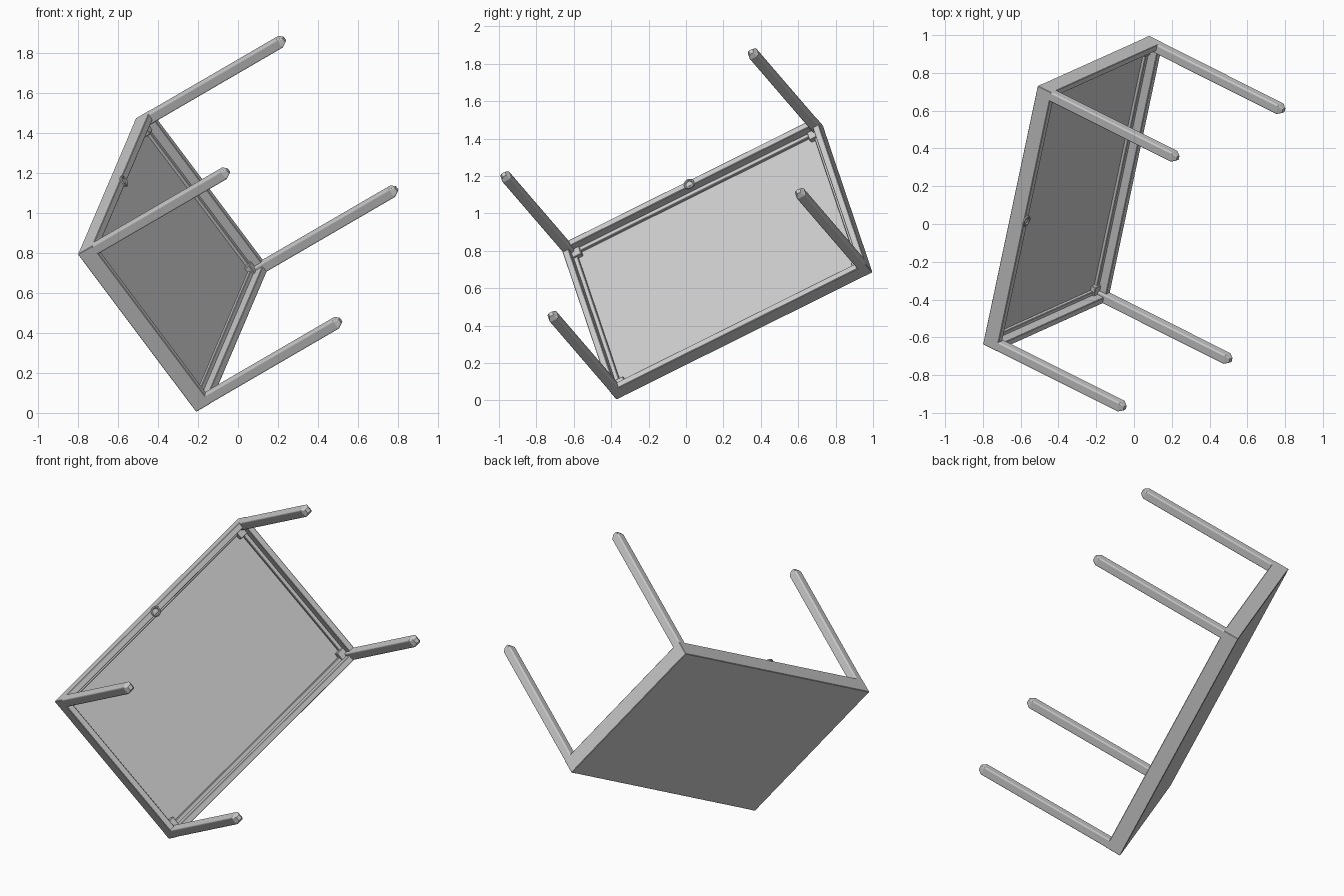
import bpy, bmesh
from mathutils import Vector, Matrix

if "Cube" in bpy.data.objects:
    bpy.data.objects.remove(bpy.data.objects["Cube"])

# Tilted table frame: X along the long edge, Y across, Z from tabletop towards feet
Z = Vector((0.793, -0.397, 0.461)).normalized()
X = Vector((0.186, 0.880, 0.437))
X = (X - Z * X.dot(Z)).normalized()
Y = Z.cross(X)
FRAME = Matrix.Translation((-0.36, 0.18, 0.738)) @ Matrix((X, Y, Z)).transposed().to_4x4()

HX, HY = 0.778, 0.51      # half size of the top
TOP, APRON, WALL = 0.022, 0.092, 0.036
LEG, HEIGHT = 0.053, 0.925


def finish(name, bm):
    bmesh.ops.recalc_face_normals(bm, faces=bm.faces)
    me = bpy.data.meshes.new(name)
    bm.to_mesh(me)
    bm.free()
    ob = bpy.data.objects.new(name, me)
    ob.matrix_world = FRAME
    bpy.context.collection.objects.link(ob)
    return ob


def box(name, lo, hi, bevel=0.003):
    lo, hi = Vector(lo), Vector(hi)
    bm = bmesh.new()
    m = Matrix.Translation((lo + hi) / 2) @ Matrix.Diagonal((*(hi - lo), 1))
    bmesh.ops.create_cube(bm, size=1, matrix=m)
    bmesh.ops.bevel(bm, geom=bm.edges[:], offset=bevel, segments=1, affect='EDGES')
    return finish(name, bm)


# Tabletop panel
box("tabletop", (-HX, -HY, 0), (HX, HY, TOP))

# Aprons and the low ledge inside them
for s, side in ((-1, "front"), (1, "back")):
    a, b = sorted((s * HY, s * (HY - WALL)))
    box(side + "_apron", (-HX, a, 0.002), (HX, b, APRON))
    a, b = sorted((s * (HY - WALL + 0.004), s * (HY - WALL - 0.022)))
    box(side + "_ledge", (-HX + WALL, a, 0.01), (HX - WALL, b, 0.04))
for s, side in ((-1, "left"), (1, "right")):
    a, b = sorted((s * HX, s * (HX - WALL)))
    box(side + "_apron", (a, -HY, 0.002), (b, HY, APRON))
    a, b = sorted((s * (HX - WALL + 0.004), s * (HX - WALL - 0.022)))
    box(side + "_ledge", (a, -HY + WALL, 0.01), (b, HY - WALL, 0.04))

# Legs with rounded edges and a blunt pointed foot, plus inner corner blocks
for sx, xn in ((-1, "left"), (1, "right")):
    for sy, yn in ((-1, "front"), (1, "back")):
        cx, cy = sx * (HX - LEG / 2), sy * (HY - LEG / 2)
        bm = bmesh.new()
        m = Matrix.Translation((cx, cy, HEIGHT / 2)) @ Matrix.Diagonal((LEG, LEG, HEIGHT - 0.004, 1))
        bmesh.ops.create_cube(bm, size=1, matrix=m)
        sides = [e for e in bm.edges if abs((e.verts[0].co - e.verts[1].co).z) > 0.5]
        bmesh.ops.bevel(bm, geom=sides, offset=0.008, segments=3, profile=0.5, affect='EDGES')
        tip = [e for e in bm.edges if all(v.co.z > HEIGHT - 0.01 for v in e.verts)]
        for v in {v for e in tip for v in e.verts}:
            v.co.z -= 0.025
        face = max(bm.faces, key=lambda f: f.calc_center_median().z)
        new = bmesh.ops.extrude_face_region(bm, geom=[face])
        bmesh.ops.delete(bm, geom=[face], context='FACES_ONLY')
        for v in [g for g in new["geom"] if isinstance(g, bmesh.types.BMVert)]:
            v.co = Vector((cx + (v.co.x - cx) * 0.45, cy + (v.co.y - cy) * 0.45, v.co.z + 0.025))
        finish(f"{xn}_{yn}_leg", bm)
        x = sorted((sx * (HX - 0.02), sx * (HX - 0.085)))
        y = sorted((sy * (HY - 0.02), sy * (HY - 0.085)))
        box(f"{xn}_{yn}_corner_block", (x[0], y[0], 0.01), (x[1], y[1], 0.05))

# Small ring catch in the middle of the back apron
bpy.ops.mesh.primitive_torus_add(major_radius=0.024, minor_radius=0.007,
                                 major_segments=24, minor_segments=8)
ring = bpy.context.object
ring.name = "ring_catch"
ring.matrix_world = FRAME @ Matrix.Translation((0, HY - 0.022, APRON))
bpy.ops.object.shade_smooth_by_angle()
